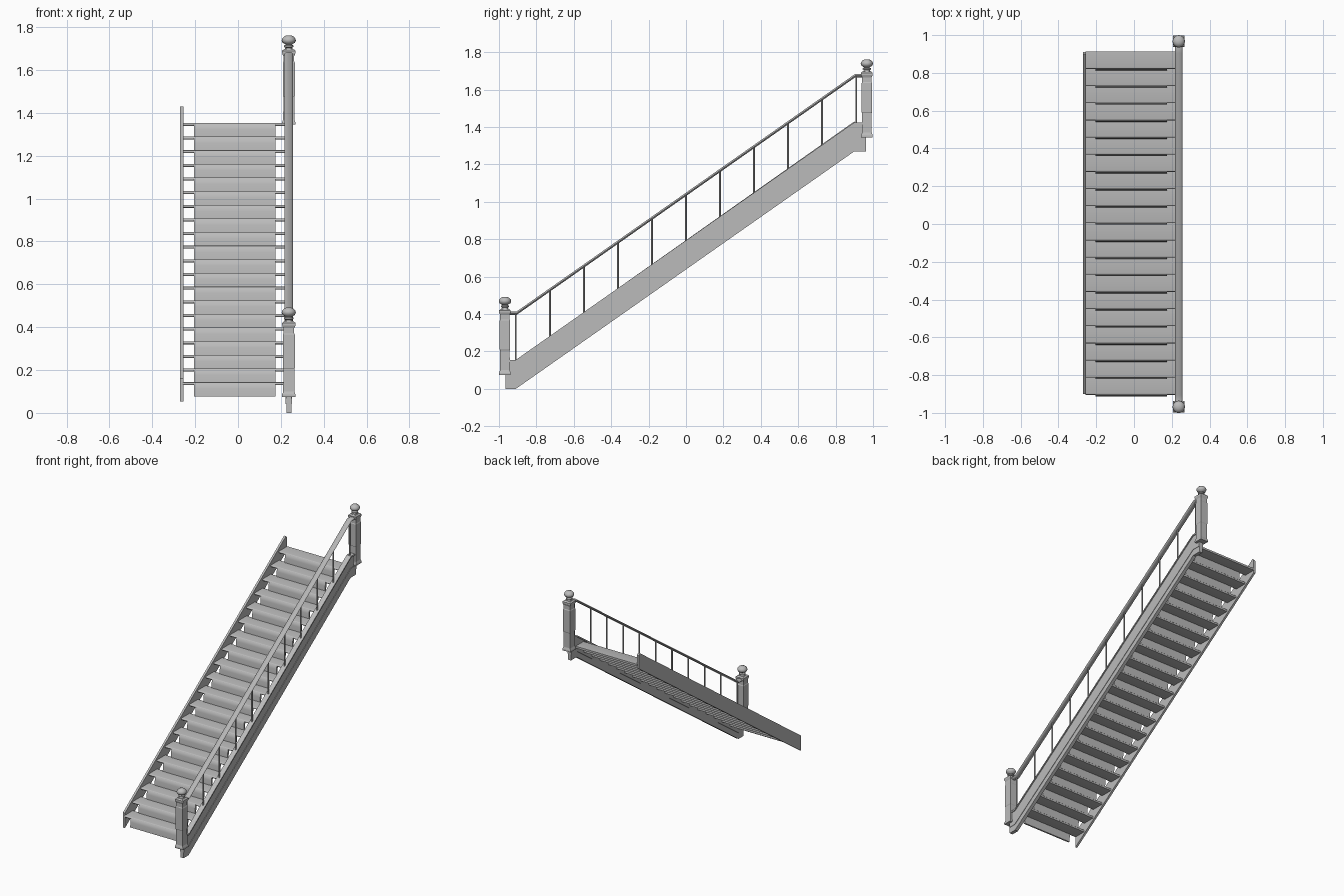
import bpy, bmesh, math
from mathutils import Vector

cube = bpy.data.objects.get("Cube")
if cube:
    bpy.data.objects.remove(cube, do_unlink=True)

GREY = bpy.data.materials.new("light_grey")
GREY.use_nodes = True
GREY.diffuse_color = (0.5, 0.5, 0.5, 1)
GREY.node_tree.nodes["Principled BSDF"].inputs["Base Color"].default_value = (0.5, 0.5, 0.5, 1)

STEPS, RUN, RISE = 20, 0.0908, 0.0637
SLOPE = RISE / RUN
FRONT = -0.905          # front edge of the first tread
FIRST = 0.143           # top of the first tread
RAIL_X = 0.237          # centre line of railing and posts
LIFT = 1.27             # height of the whole flight


def finish(name, bm, smooth=False):
    bmesh.ops.recalc_face_normals(bm, faces=bm.faces)
    mesh = bpy.data.meshes.new(name)
    bm.to_mesh(mesh)
    bm.free()
    mesh.materials.append(GREY)
    ob = bpy.data.objects.new(name, mesh)
    bpy.context.collection.objects.link(ob)
    if smooth:
        bpy.ops.object.select_all(action='DESELECT')
        ob.select_set(True)
        bpy.context.view_layer.objects.active = ob
        bpy.ops.object.shade_smooth_by_angle(angle=math.radians(40))
    return ob


def slab(bm, outline, x0, x1):
    """Extrude a (y, z) outline from x0 to x1."""
    face = bm.faces.new([bm.verts.new((x0, y, z)) for y, z in outline])
    new = bmesh.ops.extrude_face_region(bm, geom=[face])["geom"]
    verts = [g for g in new if isinstance(g, bmesh.types.BMVert)]
    bmesh.ops.translate(bm, vec=(x1 - x0, 0, 0), verts=verts)


def loft(bm, profile, centre, sides, turn=0.0):
    """Stack rings of (radius, z) around a vertical axis."""
    rings = []
    for r, z in profile:
        angles = [turn + math.tau * k / sides for k in range(sides)]
        rings.append([bm.verts.new(centre + Vector((r * math.cos(a), r * math.sin(a), z)))
                      for a in angles])
    for low, high in zip(rings, rings[1:]):
        for k in range(sides):
            n = (k + 1) % sides
            bm.faces.new((low[k], low[n], high[n], high[k]))
    bm.faces.new(rings[0])
    bm.faces.new(rings[-1])


def band(low, high):
    """Outline of a stringer strip between two heights over its lower edge."""
    path = [(-0.965, 0), (-0.91, 0), (0.9, LIFT), (0.963, LIFT)]
    return [(y, z + low) for y, z in path] + [(y, z + high) for y, z in reversed(path)]


# Treads with rounded nosing
bm = bmesh.new()
for i in range(STEPS):
    y, z = FRONT + i * RUN, FIRST + i * RISE
    t = 0.014
    nose = [(y + 0.008 + t / 2 * math.cos(a), z - t / 2 + t / 2 * math.sin(a))
            for a in [math.pi / 2 + math.pi * k / 6 for k in range(7)]]
    slab(bm, nose + [(y + RUN + 0.003, z - t), (y + RUN + 0.003, z)], -0.256, 0.225)
finish("treads", bm, True)

# Riser panels, slightly kicked forward at the foot
bm = bmesh.new()
for i in range(STEPS):
    y, z = FRONT + i * RUN, FIRST + i * RISE
    bottom = z - RISE - 0.003
    slab(bm, [(y - 0.007, bottom), (y - 0.005, z - 0.03), (y, z - 0.006), (y + 0.006, z - 0.001),
              (y + 0.012, z - 0.006), (y + 0.004, bottom)], -0.205, 0.175)
finish("risers", bm, True)

# Plain stringer along the wall side
bm = bmesh.new()
top = 0.16
slab(bm, [(-0.9, top - 0.107), (0.91, top - 0.107 + 1.81 * SLOPE),
          (0.91, top + 1.81 * SLOPE - 0.012), (0.9, top + 1.81 * SLOPE), (-0.9, top)], -0.27, -0.255)
finish("wall_stringer", bm)

# Moulded stringer below the railing
bm = bmesh.new()
slab(bm, band(0, 0.042), 0.226, 0.250)
slab(bm, band(0.042, 0.068), 0.222, 0.253)
slab(bm, band(0.068, 0.144), 0.224, 0.250)
slab(bm, band(0.144, 0.155), 0.220, 0.256)
finish("rail_stringer", bm)

# Newel posts: square body, then turned finial
BODY = [(0.031, 0.075), (0.031, 0.086), (0.026, 0.10), (0.0255, 0.205), (0.028, 0.21),
        (0.028, 0.365), (0.0255, 0.37), (0.0255, 0.395), (0.031, 0.408), (0.031, 0.42), (0.022, 0.428)]
FINIAL = [(0.019, 0.426), (0.016, 0.434), (0.022, 0.438), (0.022, 0.444), (0.014, 0.449),
          (0.028, 0.457), (0.033, 0.467), (0.031, 0.477), (0.022, 0.487), (0.01, 0.492)]
for label, y, lift in (("lower", -0.968, 0), ("upper", 0.967, LIFT)):
    base = Vector((RAIL_X, y, lift))
    bm = bmesh.new()
    loft(bm, [(r * math.sqrt(2), z) for r, z in BODY], base, 4, math.pi / 4)
    finish(label + "_newel_post", bm)
    bm = bmesh.new()
    loft(bm, FINIAL, base, 16)
    finish(label + "_post_finial", bm, True)

# Handrail: rounded section swept along the slope
bm = bmesh.new()
stations = [(-0.945, 0.405), (-0.905, 0.405), (0.905, 0.405 + LIFT), (0.945, 0.405 + LIFT)]
rings = []
for y, z in stations:
    rings.append([bm.verts.new((RAIL_X + 0.02 * math.cos(a), y, z + 0.009 * math.sin(a)))
                  for a in [math.tau * k / 12 for k in range(12)]])
for a, b in zip(rings, rings[1:]):
    for k in range(12):
        n = (k + 1) % 12
        bm.faces.new((a[k], a[n], b[n], b[k]))
bm.faces.new(rings[0])
bm.faces.new(rings[-1])
finish("handrail", bm, True)

# Thin balusters, one over every second step
bm = bmesh.new()
for i in range(11):
    y = -0.91 + i * 0.182
    z = LIFT * i / 10
    loft(bm, [(0.005, z + 0.14), (0.005, z + 0.405)], Vector((RAIL_X, y, 0)), 8)
finish("balusters", bm, True)
